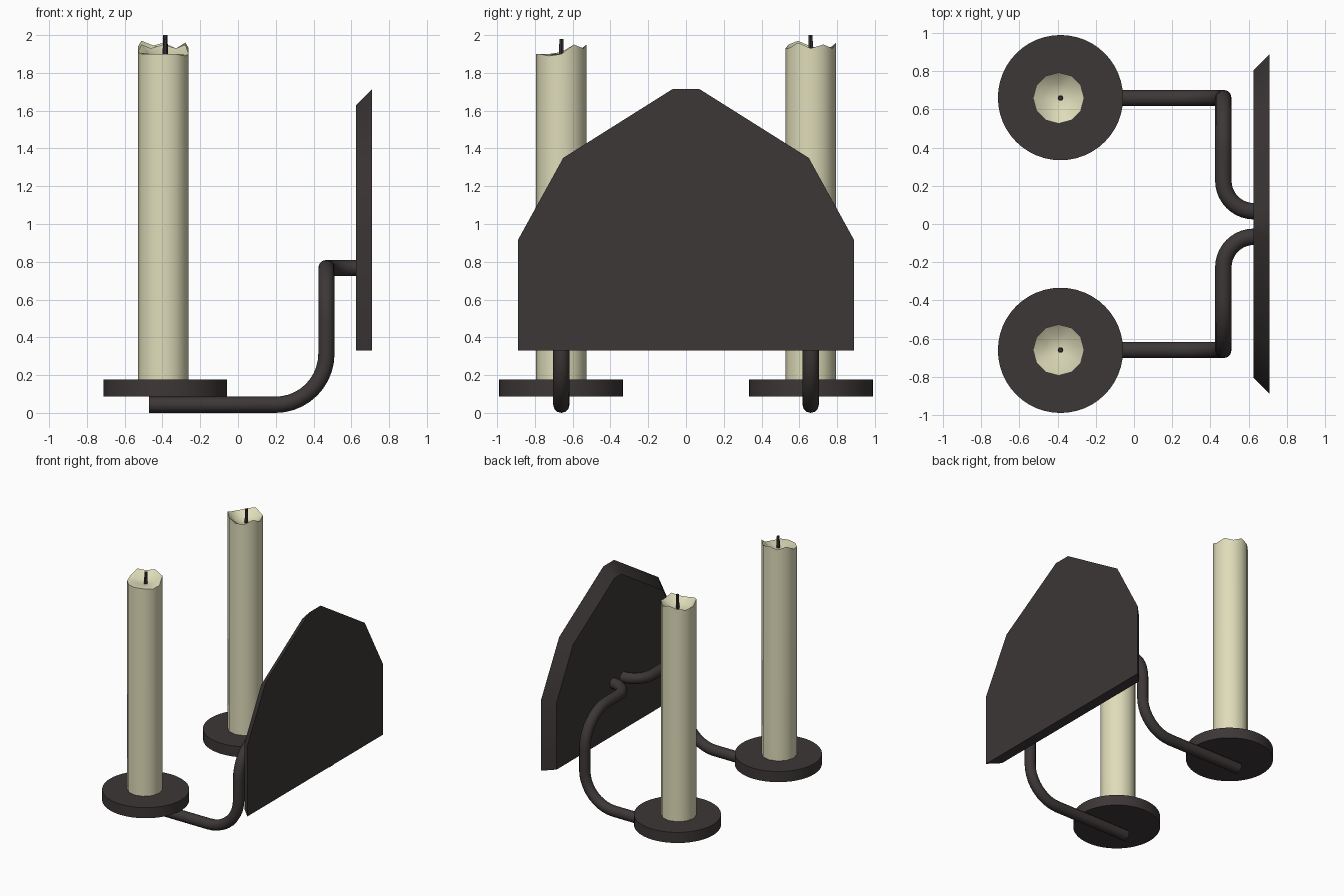
import bpy, bmesh, math
from mathutils import Vector

if "Cube" in bpy.data.objects:
    bpy.data.objects.remove(bpy.data.objects["Cube"])


def material(name, col):
    m = bpy.data.materials.new(name)
    m.diffuse_color = (*col, 1)
    m.use_nodes = True
    m.node_tree.nodes["Principled BSDF"].inputs["Base Color"].default_value = m.diffuse_color
    return m


IRON = material("dark_iron", (0.047, 0.038, 0.038))
WAX = material("cream_wax", (0.74, 0.72, 0.49))
WICK = material("charred_wick", (0.033, 0.033, 0.035))
CX, CY = -0.385, 0.66   # candle centre


def finish(ob, mat, angle=40):
    ob.data.materials.clear()
    ob.data.materials.append(mat)
    bpy.ops.object.select_all(action='DESELECT')
    ob.select_set(True)
    bpy.context.view_layer.objects.active = ob
    bpy.ops.object.shade_smooth_by_angle(angle=math.radians(angle))


def loft(name, rings, mat, angle=40):
    """Skin a list of equal-sized rings and cap both ends."""
    bm = bmesh.new()
    vs = [[bm.verts.new(p) for p in r] for r in rings]
    n = len(vs[0])
    for a, b in zip(vs, vs[1:]):
        for i in range(n):
            j = (i + 1) % n
            bm.faces.new((a[i], a[j], b[j], b[i]))
    bm.faces.new(vs[0][::-1])
    bm.faces.new(vs[-1])
    bmesh.ops.recalc_face_normals(bm, faces=bm.faces)
    me = bpy.data.meshes.new(name)
    bm.to_mesh(me)
    bm.free()
    ob = bpy.data.objects.new(name, me)
    bpy.context.collection.objects.link(ob)
    finish(ob, mat, angle)


def circle(x, y, r, z, n):
    return [(x + r * math.cos(k * math.tau / n), y + r * math.sin(k * math.tau / n), z)
            for k in range(n)]


def rounded_path(points, radii, steps=10):
    """Polyline whose corners are replaced by quarter arcs."""
    pts = [Vector(p) for p in points]
    out = [pts[0]]
    for i, r in enumerate(radii, 1):
        u = (pts[i - 1] - pts[i]).normalized()
        v = (pts[i + 1] - pts[i]).normalized()
        c = pts[i] + (u + v) * r
        for k in range(steps + 1):
            t = k / steps * math.pi / 2
            out.append(c - v * r * math.cos(t) - u * r * math.sin(t))
    return out + [pts[-1]]


def tube(name, path, r, mat):
    cu = bpy.data.curves.new(name, 'CURVE')
    cu.dimensions = '3D'
    cu.bevel_depth = r
    cu.bevel_resolution = 4
    cu.use_fill_caps = True
    sp = cu.splines.new('POLY')
    sp.points.add(len(path) - 1)
    for p, co in zip(sp.points, path):
        p.co = (*co, 1)
    ob = bpy.data.objects.new(name, cu)
    bpy.context.collection.objects.link(ob)
    bpy.ops.object.select_all(action='DESELECT')
    ob.select_set(True)
    bpy.context.view_layer.objects.active = ob
    bpy.ops.object.convert(target='MESH')
    finish(bpy.context.object, mat)


# wall plate: faceted arch, bevelled everywhere except the bottom edge
def plate_ring(x, half):
    return [(x, y, z) for y, z in half] + [(x, -y, z) for y, z in reversed(half)]


loft("wall_plate", [
    plate_ring(0.625, [(0.805, 0.33), (0.805, 0.89), (0.59, 1.285), (0.045, 1.63)]),
    plate_ring(0.71, [(0.89, 0.33), (0.89, 0.915), (0.65, 1.35), (0.07, 1.715)])], IRON, 30)

# uneven melted rims, height every 30 degrees from +x
RIMS = {
    "front": [1.90, 1.95, 1.93, 1.95, 1.93, 1.95, 1.91, 1.90, 1.90, 1.90, 1.90, 1.89],
    "back": [1.93, 1.95, 1.93, 1.96, 1.94, 1.93, 1.94, 1.97, 1.95, 1.93, 1.93, 1.96],
}

for side, s, wick_top in (("front", -1, 1.98), ("back", 1, 2.0)):
    y = CY * s
    # bent arm
    path = rounded_path([(-0.47, y, 0.043), (0.468, y, 0.043), (0.468, y, 0.767),
                         (0.468, 0.067 * s, 0.767), (0.64, 0.067 * s, 0.767)],
                        [0.27, 0.28, 0.16])
    tube(side + "_arm", path, 0.043, IRON)
    # drip dish
    yd = 0.662 * s
    loft(side + "_dish", [circle(CX, yd, 0.328, 0.088, 48), circle(CX, yd, 0.328, 0.176, 48)], IRON)
    # candle with sunken top
    cx = CX - 0.01
    rim = [(px, py, z) for (px, py, _), z in zip(circle(cx, y, 0.134, 0, 12), RIMS[side])]
    loft(side + "_candle", [circle(cx, y, 0.134, 0.17, 12), rim,
                            circle(cx, y, 0.08, 1.90, 12), circle(cx, y, 0.02, 1.885, 12)], WAX)
    # wick
    loft(side + "_wick", [circle(CX, y, 0.015, 1.87, 6), circle(CX, y, 0.012, wick_top, 6)], WICK)
